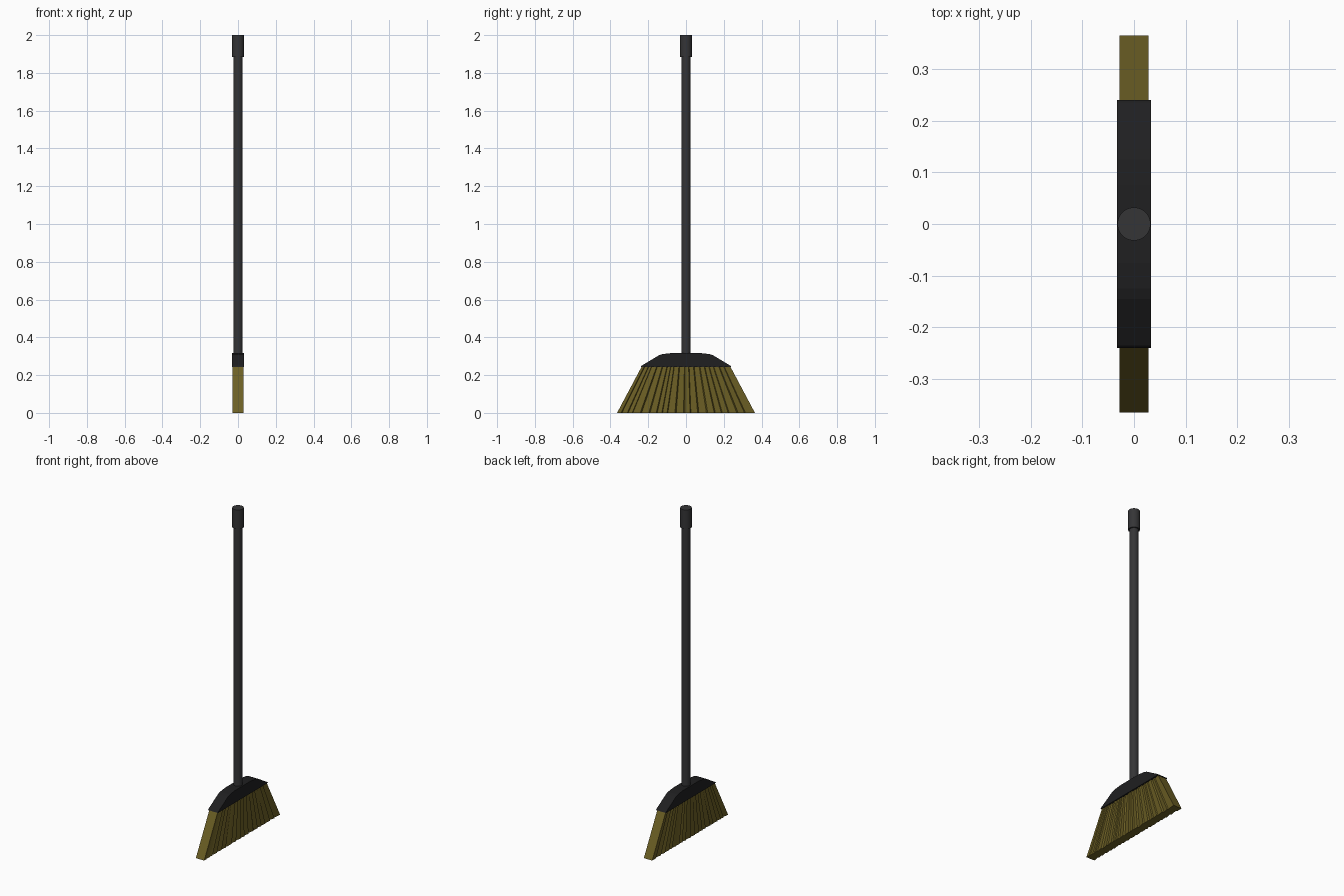
import bpy, bmesh, random
from math import pi

if "Cube" in bpy.data.objects:
    bpy.data.objects.remove(bpy.data.objects["Cube"])

random.seed(4)


def material(name, rgb):
    m = bpy.data.materials.new(name)
    m.diffuse_color = (*rgb, 1)
    m.use_nodes = True
    m.node_tree.nodes["Principled BSDF"].inputs["Base Color"].default_value = m.diffuse_color
    return m


dark = material("dark_plastic", (0.035, 0.035, 0.037))
black = material("black_plastic", (0.014, 0.014, 0.015))
straw = material("straw", (0.15, 0.115, 0.018))


def loft(name, ring_a, ring_b, mat):
    """Closed solid between two matching rings of points."""
    bm = bmesh.new()
    a = [bm.verts.new(p) for p in ring_a]
    b = [bm.verts.new(p) for p in ring_b]
    bm.faces.new(a)
    bm.faces.new(b)
    n = len(a)
    for i in range(n):
        j = (i + 1) % n
        bm.faces.new((a[i], a[j], b[j], b[i]))
    bmesh.ops.recalc_face_normals(bm, faces=bm.faces)
    me = bpy.data.meshes.new(name)
    bm.to_mesh(me)
    bm.free()
    ob = bpy.data.objects.new(name, me)
    me.materials.append(mat)
    bpy.context.collection.objects.link(ob)
    return ob


def rod(name, r, z0, z1, mat):
    bpy.ops.mesh.primitive_cylinder_add(vertices=32, radius=r, depth=z1 - z0,
                                        location=(0, 0, (z0 + z1) / 2))
    ob = bpy.context.object
    ob.name = name
    ob.data.materials.append(mat)
    bpy.ops.object.shade_smooth_by_angle(angle=pi / 6)


# Handle and end grip
rod("handle", 0.025, 0.29, 1.89, dark)
rod("handle_grip", 0.032, 1.883, 2.0, dark)

# Bristle holder: rounded-shoulder profile extruded across x
half = [(0.24, 0.243), (0.235, 0.25), (0.145, 0.304), (0.125, 0.311), (0.075, 0.317)]
profile = half + [(-y, z) for y, z in reversed(half)]
loft("bristle_holder", [(-0.033, y, z) for y, z in profile],
     [(0.033, y, z) for y, z in profile], black)


# Bristles: irregular pleats that fan out towards the floor
def pleats():
    pts = [(0.028, -1.0)]
    y = -1.0
    while y < 0.86:
        w = random.uniform(0.06, 0.14)
        d = random.uniform(0.004, 0.009)
        pts += [(0.028, y + w * 0.75), (0.028 - d, y + w * 0.9)]
        y += w
    return pts + [(0.028, 1.0)]


section = pleats() + [(-x, -y) for x, y in pleats()]
loft("bristles", [(x, y * 0.365, 0) for x, y in section],
     [(x, y * 0.232, 0.25) for x, y in section], straw)
